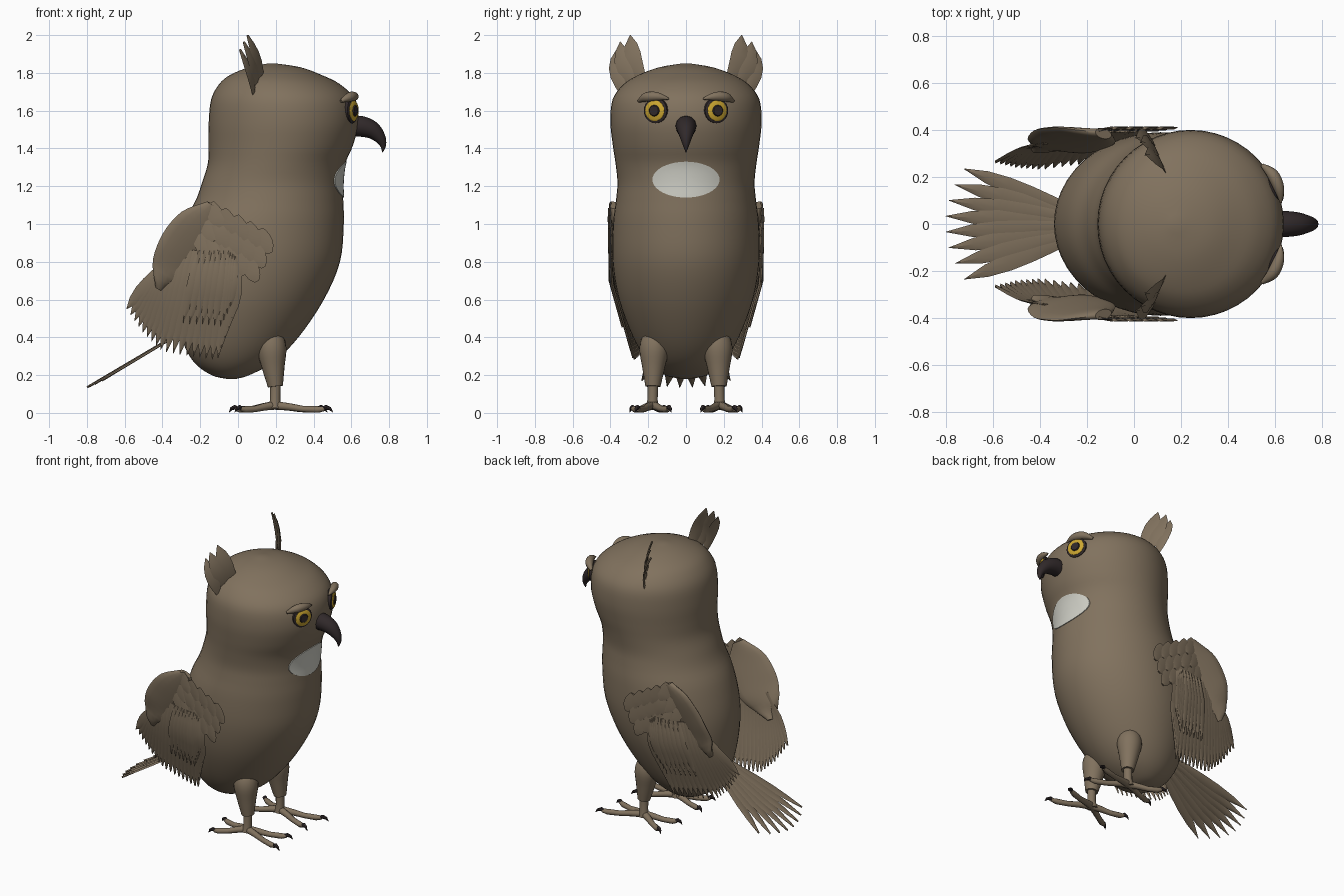
import bpy, bmesh, math
from mathutils import Vector

default_cube = bpy.data.objects.get("Cube")
if default_cube:
    bpy.data.objects.remove(default_cube, do_unlink=True)


def make_material(name, colour):
    material = bpy.data.materials.new(name)
    material.use_nodes = True
    material.diffuse_color = (*colour, 1)
    material.node_tree.nodes["Principled BSDF"].inputs["Base Color"].default_value = (*colour, 1)
    return material


brown = make_material("plumage brown", (.22, .168, .112))
pale = make_material("throat white", (.62, .62, .56))
dark = make_material("horn black", (.03, .022, .023))
yellow = make_material("iris yellow", (.6, .38, .03))


def finish(bm, name, material, side=1, angle=40):
    """Turn a bmesh into a shaded object, mirrored across y when side is -1."""
    for vert in bm.verts:
        vert.co.y *= side
    bmesh.ops.recalc_face_normals(bm, faces=bm.faces)
    mesh = bpy.data.meshes.new(name)
    bm.to_mesh(mesh)
    bm.free()
    mesh.materials.append(material)
    obj = bpy.data.objects.new(name, mesh)
    bpy.context.collection.objects.link(obj)
    bpy.ops.object.select_all(action='DESELECT')
    obj.select_set(True)
    bpy.context.view_layer.objects.active = obj
    bpy.ops.object.shade_smooth_by_angle(angle=math.radians(angle))
    return obj


def smooth_rows(rows, steps=4):
    """Catmull-Rom interpolation of rows of numbers."""
    result = []
    for i in range(len(rows) - 1):
        before, after = rows[max(i - 1, 0)], rows[min(i + 2, len(rows) - 1)]
        for k in range(steps):
            t = k / steps
            result.append(tuple(
                b + .5 * t * (c - a + t * (2 * a - 5 * b + 4 * c - d + t * (3 * (b - c) + d - a)))
                for a, b, c, d in zip(before, rows[i], rows[i + 1], after)))
    return result + [tuple(rows[-1])]


def along(points, t):
    """Point at fraction t of an evenly parametrised polyline."""
    f = t * (len(points) - 1)
    i = min(int(f), len(points) - 2)
    return Vector(points[i]).lerp(Vector(points[i + 1]), f - i)


def loft(bm, rings):
    loops = [[bm.verts.new(p) for p in ring] for ring in rings]
    n = len(loops[0])
    for low, high in zip(loops, loops[1:]):
        for i in range(n):
            j = (i + 1) % n
            bm.faces.new((low[i], low[j], high[j], high[i]))
    bm.faces.new(loops[0])
    bm.faces.new(loops[-1])


def tube(bm, path, widths, flat=1.0, thick=None, side=(0, 1, 0), sides=12):
    """Sweep an ellipse along a path; width lies along side, thickness across it."""
    path = [Vector(p) for p in path]
    rings = []
    for i, p in enumerate(path):
        tangent = path[min(i + 1, len(path) - 1)] - path[max(i - 1, 0)]
        normal = tangent.cross(Vector(side)).normalized()
        across = normal.cross(tangent).normalized()
        depth = thick if thick else widths[i] * flat
        angles = [math.tau * k / sides for k in range(sides)]
        rings.append([p + across * widths[i] * math.cos(a) + normal * depth * math.sin(a) for a in angles])
    loft(bm, rings)


def swept(bm, rows, **options):
    """Tube through smoothed rows of x, y, z, radius."""
    rows = smooth_rows(rows)
    tube(bm, [r[:3] for r in rows], [r[3] for r in rows], **options)


POINTED = (.45, .75, .95, 1, .75, .04)
ROUNDED = (.6, .85, 1, 1, .8, .3)


def feather(bm, path, width, side, shape=POINTED, thick=.006):
    tube(bm, path, [width * s for s in shape], thick=thick, side=side, sides=4)


# Body and head: horizontal ellipses given as height, back, front, half width
body_rows = smooth_rows([
    (.18, -.06, -.01, .02), (.2, -.14, .06, .11), (.27, -.235, .19, .2),
    (.4, -.3, .32, .28), (.6, -.335, .455, .355), (.8, -.335, .54, .388),
    (1, -.285, .56, .386), (1.13, -.222, .557, .37), (1.22, -.19, .555, .363),
    (1.32, -.16, .568, .373), (1.42, -.155, .61, .388), (1.54, -.155, .637, .4),
    (1.66, -.142, .618, .388), (1.74, -.1, .54, .33), (1.79, -.04, .44, .25),
    (1.83, .06, .33, .14), (1.85, .16, .2, .02)])
bm = bmesh.new()
loft(bm, [[((back + front) / 2 + (front - back) / 2 * math.cos(a), half * math.sin(a), z)
           for a in (math.tau * k / 48 for k in range(48))] for z, back, front, half in body_rows])
finish(bm, "body", brown, angle=60)


def front_x(y, z):
    for low, high in zip(body_rows, body_rows[1:]):
        if low[0] <= z <= high[0]:
            row = Vector(low).lerp(Vector(high), (z - low[0]) / (high[0] - low[0]))
            return (row[1] + row[2]) / 2 + (row[2] - row[1]) / 2 * math.sqrt(1 - (y / row[3]) ** 2)


# Throat patch: thin oval plate following the chest
bm = bmesh.new()
loops = []
for ring in range(1, 9):
    spots = [(.178 * ring / 8 * math.cos(a), 1.235 + .095 * ring / 8 * math.sin(a))
             for a in (math.tau * k / 40 for k in range(40))]
    loops.append([(front_x(y, z) + .005, y, z) for y, z in spots])
loops.append([(x - .015, y, z) for x, y, z in loops[-1]])
loft(bm, loops)
finish(bm, "throat_patch", pale)

# Hooked beak
bm = bmesh.new()
swept(bm, [(.59, 0, 1.515, .055), (.65, 0, 1.517, .055), (.71, 0, 1.497, .047),
           (.752, 0, 1.455, .031), (.768, 0, 1.415, .016), (.765, 0, 1.38, .002)])
finish(bm, "beak", dark)

# Tail fan
bm = bmesh.new()
for i in range(8):
    k = i - 3.5
    tip = Vector((-.8 + .0065 * k * k, .067 * k, .135 + .003 * k * k))
    root = Vector((-.25, .016 * k, .455 + .004 * (i % 2)))
    feather(bm, [root.lerp(tip, j / 5) for j in range(6)], .036, (0, 1, .12))
finish(bm, "tail_feathers", brown)


def wing_y(x, z):
    return .4 - .28 * max(0, .7 - z) - .18 * max(0, -.1 - x)


def wing_feather(bm, root, tip, width, lift=0, shape=POINTED):
    spots = [root.lerp(tip, j / 5) for j in range(6)]
    run = (tip - root).normalized()
    feather(bm, [(s.x, wing_y(s.x, s.y) + lift, s.y) for s in spots], width,
            (-run.y, .12, run.x), shape)


wing_roots = [(-.4, .78), (-.37, .83), (-.27, .86), (-.15, .86), (-.05, .86), (0, .82)]
wing_tips = [(-.59, .55), (-.5, .42), (-.4, .325), (-.25, .3), (-.11, .28), (-.03, .5)]

for s, label in ((1, "left_"), (-1, "right_")):
    # Eye: rim, iris and pupil stacked along the outward direction
    out = Vector((.91, .41, 0))
    centre = Vector((front_x(.16, 1.6), .16, 1.6))
    for part, material, radius, rise in (("eye_rim", dark, .067, .012),
                                         ("iris", yellow, .055, .02), ("pupil", dark, .03, .026)):
        bm = bmesh.new()
        tube(bm, [centre + out * h for h in (-.05, rise - .006, rise)],
             [radius, radius, radius * .86], side=(0, 0, 1), sides=24)
        finish(bm, label + part, material, s)

    # Brow
    bm = bmesh.new()
    swept(bm, [(.545, .25, 1.65, .008), (.59, .21, 1.672, .025), (.617, .15, 1.675, .022),
               (.625, .09, 1.662, .004)], side=(0, 0, 1))
    finish(bm, label + "brow", brown, s)

    # Ear tuft of three feathers
    bm = bmesh.new()
    for root, tip, width in (((.128, .222, 1.74), (.05, .295, 2), .05),
                             ((.105, .275, 1.72), (.03, .348, 1.965), .046),
                             ((.085, .33, 1.69), (.01, .366, 1.925), .042)):
        root, tip = Vector(root), Vector(tip)
        path = [root.lerp(tip, j / 5) + Vector((.012, .02, 0)) * math.sin(math.pi * j / 5) for j in range(6)]
        feather(bm, path, width, (-.45, .9, 0))
    finish(bm, label + "ear_tuft", brown, s)

    # Wing: smooth arm panel, long flight feathers and rows of rounded coverts
    bm = bmesh.new()
    arm = smooth_rows([(-.13, 1.1, .04), (-.19, 1, .13), (-.28, .87, .15), (-.36, .76, .11), (-.42, .66, .02)])
    tube(bm, [(x, wing_y(x, z) - .01, z) for x, z, w in arm], [w for x, z, w in arm],
         thick=.022, side=(.8, 0, .6), sides=16)
    finish(bm, label + "wing_arm", brown, s)
    bm = bmesh.new()
    for i in range(22):
        wing_feather(bm, along(wing_roots, i / 21), along(wing_tips, i / 21), .036, -.006)
    for i in range(10):
        t = .5 + i / 20
        wing_feather(bm, along(wing_roots, t), along(wing_roots, t).lerp(along(wing_tips, t), .7), .024, .004)
    finish(bm, label + "flight_feathers", brown, s)
    bm = bmesh.new()
    for row in range(3):
        for i in range(5):
            root = Vector((-.15, 1.11)).lerp(Vector((.11, .97)), i / 4) - Vector((.035, .075)) * row
            wing_feather(bm, root, root + Vector((.06, -.125)), .042, .008 - .004 * row, ROUNDED)
    finish(bm, label + "wing_coverts", brown, s)

    # Leg with feathered thigh, then bare shank
    bm = bmesh.new()
    swept(bm, [(.17, .155, .45, .01), (.17, .16, .41, .062), (.178, .168, .34, .078), (.187, .172, .24, .06),
               (.198, .175, .14, .04)], side=(1, 0, 0), sides=20)
    tube(bm, [(.198, .175, .16), (.197, .177, .07), (.193, .178, .025)], (.028, .027, .035), side=(1, 0, 0))
    finish(bm, label + "leg", brown, s)

    # Two toes forward and two back, each with a hooked claw
    toes, claws = bmesh.new(), bmesh.new()
    ankle = Vector((.193, .178, .04))
    for dx, dy in ((.31, .09), (.28, -.1), (-.21, .12), (-.24, -.07)):
        reach = Vector((dx, dy, 0))
        across = (-dy, dx, 0)
        path = [ankle + reach * f + Vector((0, 0, h))
                for f, h in ((0, 0), (.25, -.008), (.5, -.02), (.75, -.022), (.86, -.018))]
        tube(toes, path, (.024, .02, .017, .018, .012), side=across, sides=10)
        hook = [ankle + reach * f + Vector((0, 0, h))
                for f, h in ((.8, -.018), (.88, -.01), (.95, -.018), (1, -.037))]
        tube(claws, hook, (.009, .013, .009, .001), side=across, sides=8)
    finish(toes, label + "toes", brown, s)
    finish(claws, label + "claws", dark, s)
